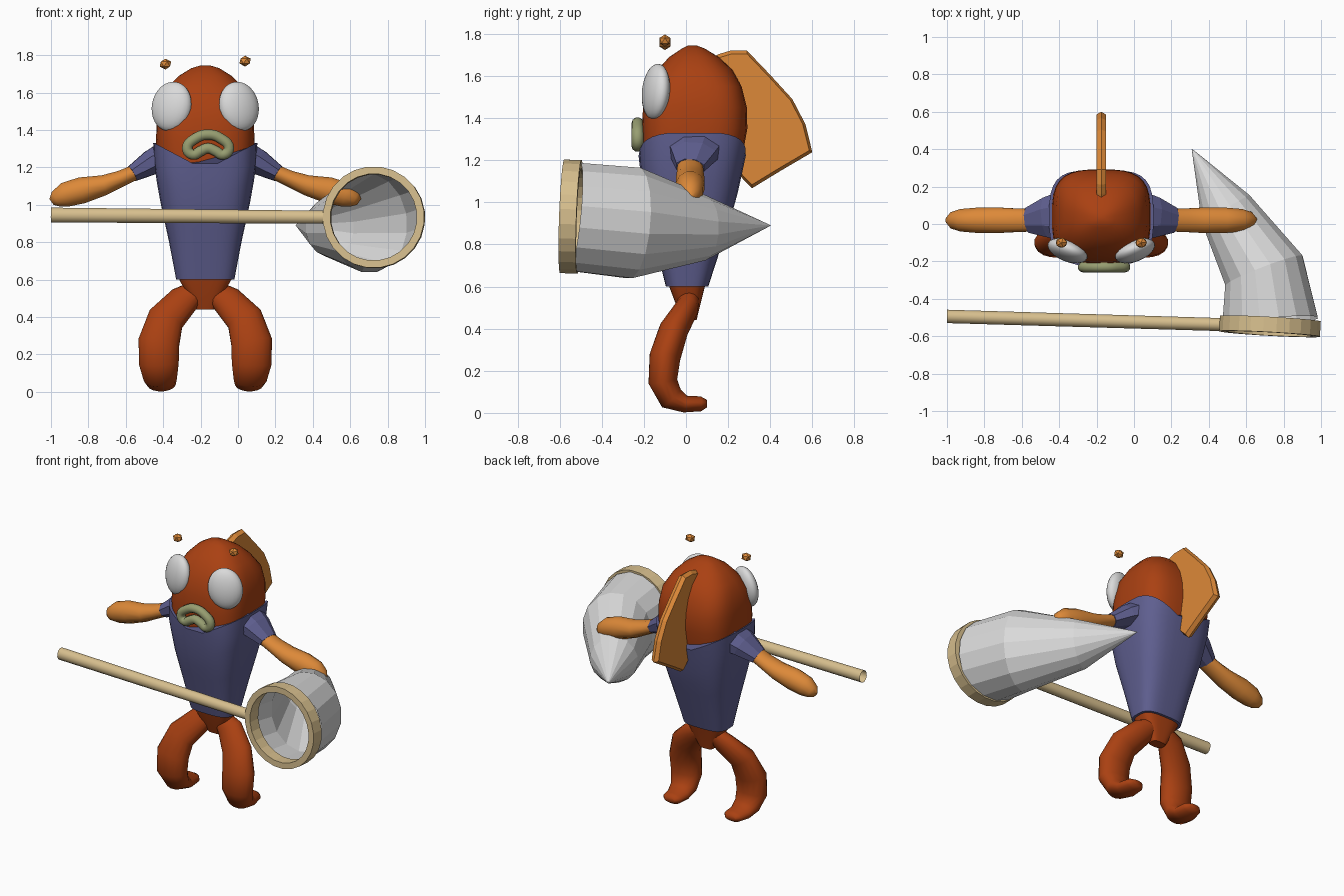
import bpy, bmesh, math
from mathutils import Vector, Euler

cube = bpy.data.objects.get("Cube")
if cube:
    bpy.data.objects.remove(cube, do_unlink=True)

CX = -0.175  # the figure's own centre line
X, Y, Z = Vector((1, 0, 0)), Vector((0, 1, 0)), Vector((0, 0, 1))


def material(name, r, g, b):
    m = bpy.data.materials.new(name)
    m.use_nodes = True
    m.diffuse_color = (r, g, b, 1)
    node = m.node_tree.nodes["Principled BSDF"]
    node.inputs["Base Color"].default_value = (r, g, b, 1)
    node.inputs["Roughness"].default_value = 0.8
    return m


RUST = material("rust red skin", 0.40, 0.052, 0.006)
ORANGE = material("orange fin", 0.72, 0.25, 0.04)
BLUE = material("dusty blue cloth", 0.115, 0.115, 0.28)
WHITE = material("pale grey", 0.70, 0.70, 0.70)
OLIVE = material("olive lips", 0.31, 0.34, 0.165)
WOOD = material("light wood", 0.68, 0.52, 0.27)


def finish(name, bm, mat, angle=None):
    bmesh.ops.remove_doubles(bm, verts=bm.verts, dist=0.0005)
    bmesh.ops.recalc_face_normals(bm, faces=bm.faces)
    me = bpy.data.meshes.new(name)
    bm.to_mesh(me)
    bm.free()
    me.materials.append(mat)
    if angle:
        for p in me.polygons:
            p.use_smooth = True
        me.set_sharp_from_angle(angle=math.radians(angle))
    ob = bpy.data.objects.new(name, me)
    bpy.context.collection.objects.link(ob)
    return ob


def loft(name, rings, mat, angle=None, caps=True):
    """Skin a list of equal-length point rings."""
    bm = bmesh.new()
    rows = [[bm.verts.new(p) for p in ring] for ring in rings]
    n = len(rows[0])
    for a, b in zip(rows, rows[1:]):
        for i in range(n):
            j = (i + 1) % n
            bm.faces.new((a[i], a[j], b[j], b[i]))
    if caps:
        bm.faces.new(rows[0])
        bm.faces.new(rows[-1])
    return finish(name, bm, mat, angle)


def oval(c, a, b, tangent, ref, n, power=2):
    v = tangent.cross(ref).normalized()
    u = v.cross(tangent).normalized()
    pts = []
    for i in range(n):
        t = 2 * math.pi * (i + 0.5) / n
        cs, sn = math.cos(t), math.sin(t)
        pts.append(c + u * a * math.copysign(abs(cs) ** (2 / power), cs)
                   + v * b * math.copysign(abs(sn) ** (2 / power), sn))
    return pts


def sweep(name, rows, ref, n, mat, angle=None, caps=True, tangent=None):
    """Oval sections (x, y, z, a, b) along a path."""
    pts = [Vector(r[:3]) for r in rows]
    rings = []
    for i, r in enumerate(rows):
        t = tangent or (pts[min(i + 1, len(pts) - 1)] - pts[max(i - 1, 0)]).normalized()
        rings.append(oval(pts[i], r[3], r[4], t, ref, n))
    return loft(name, rings, mat, angle, caps)


# Body sections: height, half width, front, back
BODY = [(0.44, 0.05, -0.02, 0.05), (0.60, 0.14, -0.08, 0.09), (0.80, 0.178, -0.13, 0.155),
        (1.0, 0.222, -0.18, 0.22), (1.2, 0.258, -0.21, 0.265), (1.35, 0.264, -0.21, 0.292),
        (1.45, 0.26, -0.205, 0.29), (1.55, 0.242, -0.178, 0.265), (1.63, 0.2, -0.135, 0.22),
        (1.69, 0.14, -0.08, 0.155), (1.73, 0.075, -0.02, 0.09), (1.745, 0.025, 0.01, 0.05)]


def section(z):
    for p, q in zip(BODY, BODY[1:]):
        if z <= q[0]:
            f = (z - p[0]) / (q[0] - p[0])
            return [a + (b - a) * f for a, b in zip(p, q)]
    return BODY[-1]


def body_ring(z, grow=0):
    _, w, f, b = section(z)
    power = 3.2 if z < 1.6 else 2.5
    return oval(Vector((CX, (f + b) / 2, z)), w + grow, (b - f) / 2 + grow, Z, X, 32, power)


loft("body_and_head", [body_ring(r[0]) for r in BODY], RUST, 50)

# Shirt with a V neck at front and back
shirt = []
for k in range(8):
    ring = []
    for i in range(32):
        edge = body_ring(1.25, 0.016)[i]
        neck = 1.185 + 0.145 * min(1, abs(edge.x - CX) / 0.27)
        ring.append(body_ring(0.6 + (neck - 0.6) * k / 7, 0.016)[i])
    shirt.append(ring)
loft("shirt", shirt, BLUE, 35)

# Back fin, with tapered rim
FIN = [(0.1, 1.68), (0.16, 1.705), (0.21, 1.72), (0.29, 1.72), (0.40, 1.605), (0.505, 1.49),
       (0.567, 1.371), (0.60, 1.238), (0.45, 1.15), (0.314, 1.067), (0.27, 1.11), (0.15, 1.3)]
loft("back_fin", [[(CX + x, 0.3 + (y - 0.3) * s, 1.4 + (z - 1.4) * s) for y, z in FIN]
                  for x, s in ((-0.026, 0.95), (0, 1), (0.026, 0.95))], ORANGE)

# Paired parts
LEG = [(0.03, 0.02, 0.555, 0.05, 0.045), (0.115, 0, 0.49, 0.085, 0.058),
       (0.21, -0.06, 0.39, 0.1, 0.07), (0.248, -0.1, 0.265, 0.112, 0.075),
       (0.248, -0.11, 0.15, 0.108, 0.07), (0.24, -0.07, 0.07, 0.09, 0.062),
       (0.235, -0.005, 0.042, 0.078, 0.041), (0.23, 0.07, 0.043, 0.066, 0.036),
       (0.23, 0.1, 0.044, 0.04, 0.018)]
ARM = [(0.36, 0.02, 1.18, 0.062, 0.042), (0.45, 0.02, 1.14, 0.065, 0.045),
       (0.54, 0.02, 1.105, 0.07, 0.056), (0.66, 0.02, 1.077, 0.07, 0.073),
       (0.75, 0.02, 1.053, 0.062, 0.068), (0.80, 0.02, 1.03, 0.045, 0.045),
       (0.822, 0.02, 1.015, 0.018, 0.02)]
SLEEVE = [(0.23, 0.04, 1.25, 0.135, 0.085), (0.29, 0.035, 1.225, 0.115, 0.072),
          (0.39, 0.02, 1.166, 0.072, 0.047)]


def ball(name, loc, size, rot, mat, smooth):
    bm = bmesh.new()
    if smooth:
        bmesh.ops.create_uvsphere(bm, u_segments=24, v_segments=16, radius=1)
    else:
        bmesh.ops.create_icosphere(bm, subdivisions=1, radius=1)
    turn = Euler(rot).to_matrix()
    for v in bm.verts:
        v.co = turn @ Vector(a * b for a, b in zip(v.co, size)) + Vector(loc)
    finish(name, bm, mat, 60 if smooth else None)


for side, s in (("left", 1), ("right", -1)):
    def flip(rows):
        return [(CX + s * r[0],) + r[1:] for r in rows]
    sweep(side + "_leg", flip(LEG), X, 16, RUST, 60)
    sweep(side + "_arm", flip(ARM), Y, 12, ORANGE, 50)
    sweep(side + "_sleeve", flip(SLEEVE), Y, 8, BLUE)
    ball(side + "_eye", (CX + s * 0.18, -0.143, 1.525), (0.112, 0.056, 0.134),
         (-0.12, -0.15 * s, 0.4 * s), WHITE, True)
    ball(side + "_brow_bead", (CX + s * 0.213, -0.1, 1.76 + 0.008 * s),
         (0.034, 0.03, 0.029), (0, 0, 0), ORANGE, False)

# Frowning lips: a closed tube
half = [(0, 1.375), (0.065, 1.356), (0.112, 1.302), (0.082, 1.268), (0.04, 1.287), (0, 1.302)]
path = half + [(-x, z) for x, z in half[-2:0:-1]]
curve = bpy.data.curves.new("lips", "CURVE")
curve.dimensions = "3D"
curve.bevel_depth = 0.029
curve.bevel_resolution = 3
spline = curve.splines.new("BEZIER")
spline.bezier_points.add(len(path) - 1)
for p, (x, z) in zip(spline.bezier_points, path):
    p.co = (CX + 0.015 + x, -0.23, z)
    p.handle_left_type = p.handle_right_type = "AUTO"
spline.use_cyclic_u = True
spline.resolution_u = 5
curve.materials.append(OLIVE)
bpy.context.collection.objects.link(bpy.data.objects.new("lips", curve))

# Hand net: pole, hoop and bag
sweep("net_pole", [(-1, -0.494, 0.945, 0.041, 0.037), (0.475, -0.538, 0.933, 0.036, 0.036)],
      Z, 12, WOOD, 40, caps=False)
axis = Vector((0.055, 1, -0.037)).normalized()
mid = Vector((0.727, -0.547, 0.932))
hoop = []
for along, r in ((-1, 0.272), (1, 0.272), (1, 0.232), (-1, 0.232), (-1, 0.272)):
    hoop.append((*(mid + axis * 0.041 * along), r, r))
sweep("net_hoop", hoop, Z, 24, WOOD, caps=False, tangent=axis)
sweep("net_bag", [(0.727, -0.53, 0.931, 0.262, 0.262), (0.695, -0.25, 0.902, 0.268, 0.225),
                  (0.49, 0.08, 0.878, 0.157, 0.15), (0.31, 0.40, 0.89, 0.002, 0.002)],
      Z, 16, WHITE, caps=False)
